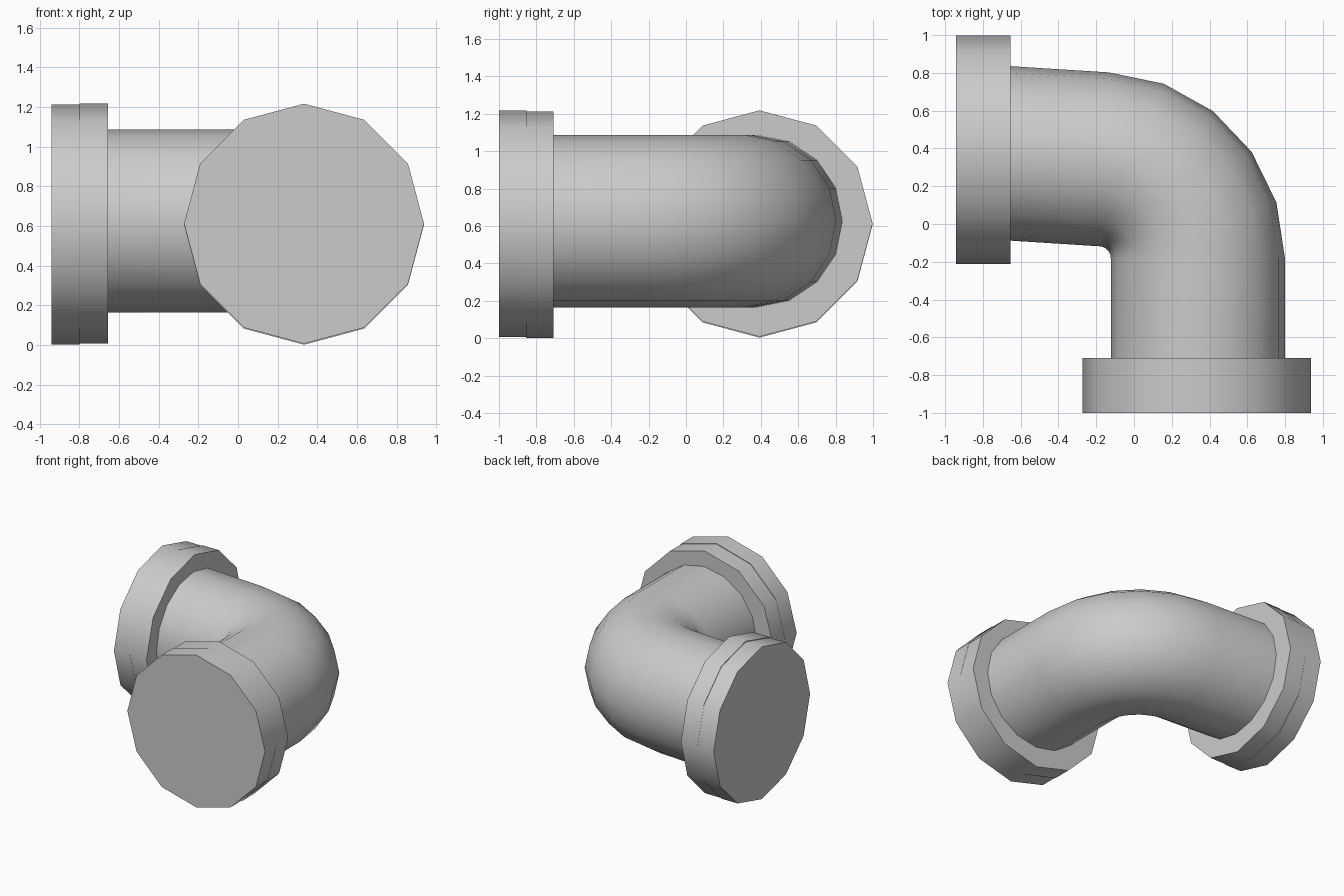
import bpy, bmesh, math
from mathutils import Vector, Matrix

cube = bpy.data.objects.get("Cube")
if cube:
    bpy.data.objects.remove(cube, do_unlink=True)

GREY = (0.6, 0.6, 0.6, 1)
mat = bpy.data.materials.new("pipe grey")
mat.use_nodes = True
mat.diffuse_color = GREY
mat.node_tree.nodes["Principled BSDF"].inputs["Base Color"].default_value = GREY


def finish(name, bm):
    """Turn a bmesh into a smooth object with sharp rims."""
    bmesh.ops.recalc_face_normals(bm, faces=bm.faces)
    mesh = bpy.data.meshes.new(name)
    bm.to_mesh(mesh)
    bm.free()
    mesh.materials.append(mat)
    obj = bpy.data.objects.new(name, mesh)
    bpy.context.collection.objects.link(obj)
    bpy.ops.object.select_all(action="DESELECT")
    obj.select_set(True)
    bpy.context.view_layer.objects.active = obj
    bpy.ops.object.shade_smooth_by_angle(angle=math.radians(40))


def disc(name, centre, axis, depth):
    """Twelve-sided disc with a corner at the top."""
    bm = bmesh.new()
    bmesh.ops.create_cone(bm, cap_ends=True, segments=12, radius1=0.605,
                          radius2=0.605, depth=depth)
    turn = Vector((0, 0, 1)).rotation_difference(Vector(axis)).to_matrix().to_4x4()
    bmesh.ops.transform(bm, matrix=Matrix.Translation(centre) @ turn, verts=bm.verts)
    finish(name, bm)


# Flanges: each is a pair of stacked discs, very slightly offset
disc("front_flange_outer", (0.333, -0.927, 0.612), (0, 1, 0), 0.146)
disc("front_flange_inner", (0.333, -0.782, 0.607), (0, 1, 0), 0.146)
disc("side_flange_outer", (-0.87, 0.393, 0.608), (1, 0, 0), 0.143)
disc("side_flange_inner", (-0.727, 0.393, 0.613), (1, 0, 0), 0.144)

# Elbow: rings swept along a straight, a quarter bend and a straight
SIDES, RADIUS, HEIGHT, BEND = 16, 0.461, 0.626, 0.523
pivot = Vector((-0.185, -0.18))
stations = [(Vector((0.338, -0.8)), 0)]
for i in range(6):
    a = math.radians(17.4 * i)
    stations.append((pivot + BEND * Vector((math.cos(a), math.sin(a))), a))
stations.append((Vector((-0.8, 0.383)), math.radians(88)))

bm = bmesh.new()
rings = []
for centre, a in stations:
    ring = []
    for k in range(SIDES):
        t = math.tau * k / SIDES
        out = RADIUS * math.cos(t)
        ring.append(bm.verts.new((centre.x + out * math.cos(a),
                                  centre.y + out * math.sin(a),
                                  HEIGHT + RADIUS * math.sin(t))))
    rings.append(ring)
for r, s in zip(rings, rings[1:]):
    for k in range(SIDES):
        n = (k + 1) % SIDES
        bm.faces.new((r[k], r[n], s[n], s[k]))
bm.faces.new(rings[0])
bm.faces.new(rings[-1])
finish("elbow_pipe", bm)
